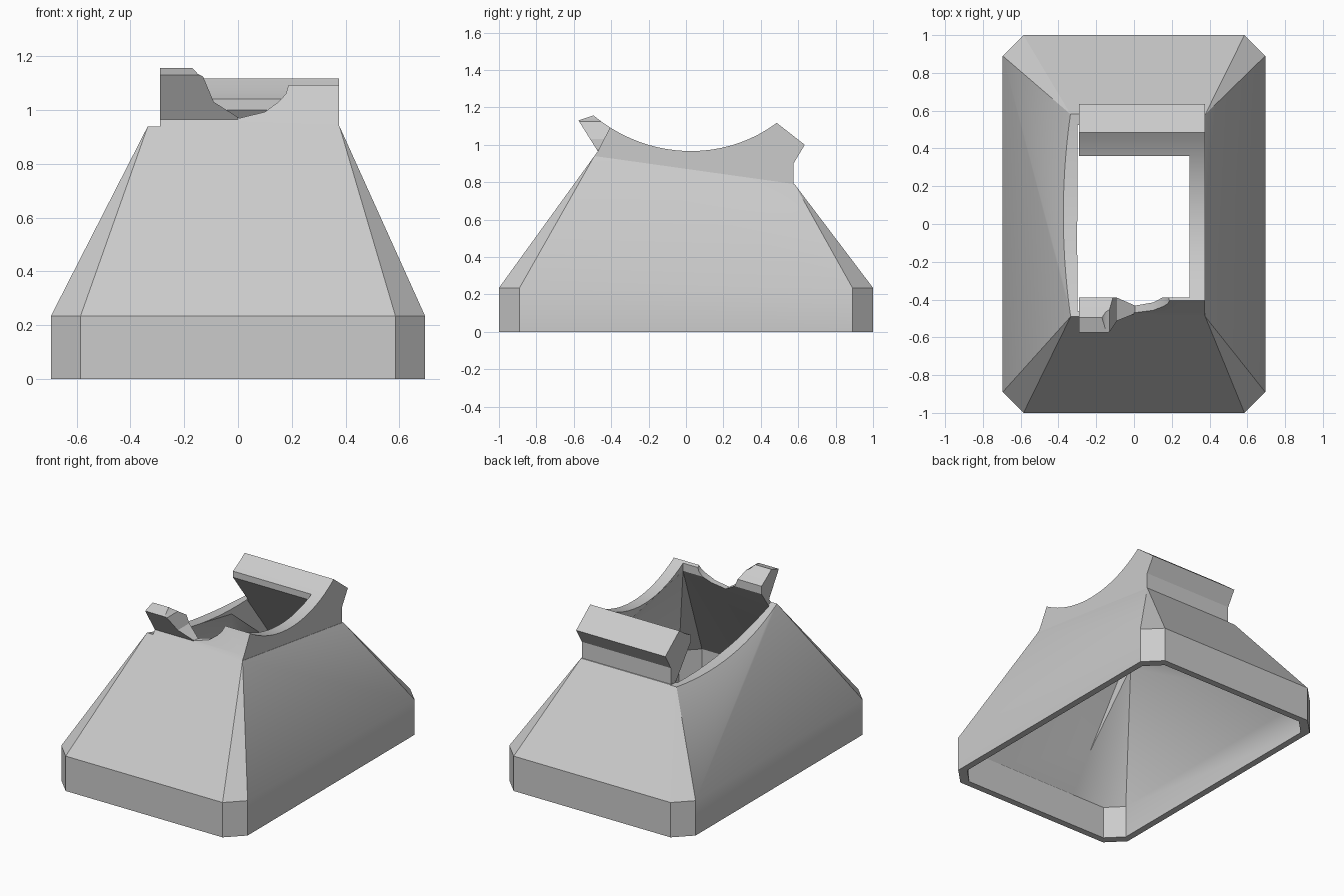
import bpy, bmesh, math

if "Cube" in bpy.data.objects:
    bpy.data.objects.remove(bpy.data.objects["Cube"], do_unlink=True)

grey = bpy.data.materials.new("plain_grey")
grey.use_nodes = True
tone = (0.6, 0.6, 0.6, 1)
grey.diffuse_color = tone
grey.node_tree.nodes["Principled BSDF"].inputs["Base Color"].default_value = tone


def add_object(name, bm):
    bmesh.ops.recalc_face_normals(bm, faces=bm.faces)
    mesh = bpy.data.meshes.new(name)
    bm.to_mesh(mesh)
    bm.free()
    mesh.materials.append(grey)
    obj = bpy.data.objects.new(name, mesh)
    bpy.context.collection.objects.link(obj)
    return obj


def hull(name, points):
    bm = bmesh.new()
    for p in points:
        bm.verts.new(p)
    bmesh.ops.convex_hull(bm, input=bm.verts)
    bmesh.ops.dissolve_limit(bm, angle_limit=0.005, verts=bm.verts, edges=bm.edges)
    return add_object(name, bm)


def prism(name, outline, start, end, axis="x"):
    """Extrude a (y, z) outline along x, or an (x, z) outline along y."""
    bm = bmesh.new()
    place = (lambda a, b, d: (d, a, b)) if axis == "x" else (lambda a, b, d: (a, d, b))
    rings = [[bm.verts.new(place(a, b, d)) for a, b in outline] for d in (start, end)]
    for ring in rings:
        bm.faces.new(ring)
    for i in range(len(outline)):
        j = (i + 1) % len(outline)
        bm.faces.new((rings[0][i], rings[0][j], rings[1][j], rings[1][i]))
    return add_object(name, bm)


def combine(target, other, operation):
    mod = target.modifiers.new(operation, "BOOLEAN")
    mod.operation = operation
    mod.solver = "EXACT"
    mod.object = other
    bpy.context.view_layer.objects.active = target
    bpy.ops.object.modifier_apply(modifier=mod.name)
    bpy.data.objects.remove(other, do_unlink=True)


def octagon(hx, hy, cut, z):
    return [(sx * x, sy * y, z) for sx in (-1, 1) for sy in (-1, 1)
            for x, y in ((hx, hy - cut), (hx - cut, hy))]


def arc(p, q, sag, steps):
    """Points from p to q on a shallow curve that dips by sag."""
    pts = []
    half = (q[0] - p[0]) / 2
    radius = (half * half + sag * sag) / (2 * sag)
    for i in range(steps + 1):
        t = i / steps
        u = (2 * t - 1) * half
        dip = math.sqrt(radius * radius - u * u) - (radius - sag)
        pts.append((p[0] + t * 2 * half, p[1] + t * (q[1] - p[1]) - dip))
    return pts


def front_slope(t):
    """Point on the sloping front face: 0 at the plinth, 1 at the shell top."""
    return (-1 + 0.51 * t, 0.235 + 0.705 * t)


# Tapered base with chamfered corners
shell = hull("tapered_shell", octagon(0.695, 1.0, 0.11, 0) + octagon(0.695, 1.0, 0.11, 0.235)
             + [(-0.335, -0.49, 0.94), (0.377, -0.49, 0.94),
                (-0.335, 0.58, 0.79), (0.377, 0.58, 0.79)])

# Saddle continuing the front face, with a flared lip at each end
lip_root = front_slope(1.036)
saddle = prism("saddle", [(-0.47, 0.85), front_slope(0.98), lip_root, (-0.575, 1.13)]
               + arc((-0.495, 1.157), (0.485, 1.117), 0.17, 20)
               + [(0.635, 1.0), (0.575, 0.9), (0.575, 0.79), (0.55, 0.72)], -0.29, 0.375)
combine(shell, saddle, "UNION")

# Hollow interior following the outer slopes, then a straight opening
chamber = hull("chamber_cutter", octagon(0.65, 0.955, 0.1, -0.1) + octagon(0.65, 0.955, 0.1, 0.22)
               + [(-0.3, -0.39, 0.89), (0.295, -0.39, 1.03),
                  (-0.3, 0.36, 0.75), (0.295, 0.36, 0.88)])
combine(shell, chamber, "DIFFERENCE")
opening = prism("opening_cutter", [(-0.955, 0.22), (0.955, 0.22), (0.36, 1.0), (0.36, 1.5),
                                   (-0.39, 1.5), (-0.39, 1.03)], -0.3, 0.295)
combine(shell, opening, "DIFFERENCE")

# Low curved rim on the open side
rim = prism("rim_cutter", arc((-0.492, 0.94), (0.585, 0.788), 0.055, 14)
            + [(0.585, 1.3), (-0.492, 1.3)], -0.7, -0.2905)
combine(shell, rim, "DIFFERENCE")

# Broken front lip: sheared face, then a ragged bite
shear = prism("shear_cutter", [lip_root, (-0.405, 1.095), (-0.405, 1.4),
                               (-0.8, 1.4), (-0.8, lip_root[1])], 0.0, 0.5)
combine(shell, shear, "DIFFERENCE")
bite = prism("bite_cutter", [(-0.17, 1.3), (-0.17, 1.157), (-0.15, 1.135), (-0.13, 1.125),
                             (-0.09, 1.03), (0.005, 0.97), (0.1, 0.993), (0.15, 1.03),
                             (0.178, 1.06), (0.188, 1.095), (0.188, 1.3)], -0.8, -0.3, "y")
combine(shell, bite, "DIFFERENCE")

# Soft shading with crisp edges
bpy.ops.object.select_all(action="DESELECT")
shell.select_set(True)
bpy.context.view_layer.objects.active = shell
bpy.ops.object.shade_smooth_by_angle(angle=math.radians(30))
